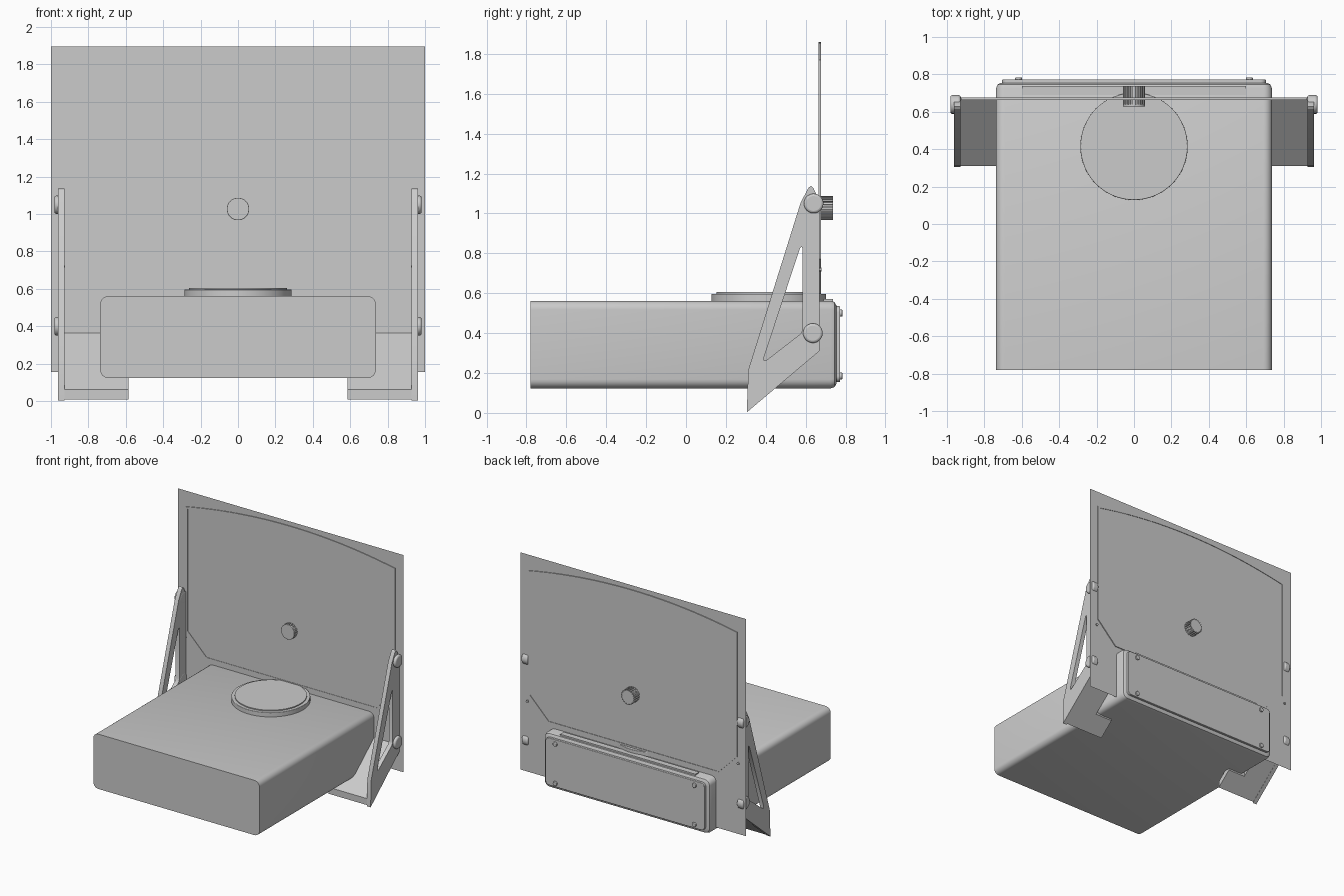
import bpy, bmesh, math
from mathutils import Vector

if "Cube" in bpy.data.objects:
    bpy.data.objects.remove(bpy.data.objects["Cube"], do_unlink=True)

grey = bpy.data.materials.new("plain grey")
grey.use_nodes = True
colour = (0.6, 0.6, 0.6, 1)
grey.diffuse_color = colour
grey.node_tree.nodes["Principled BSDF"].inputs["Base Color"].default_value = colour

# Maps a 2D profile point and a depth to space, for each extrusion axis
PLACE = {
    "X": lambda u, v, d: (d, u, v),
    "Y": lambda u, v, d: (u, d, v),
    "Z": lambda u, v, d: (u, v, d),
}


def finish(name, bm, mirror=False, bevel=0):
    bmesh.ops.recalc_face_normals(bm, faces=bm.faces[:])
    mesh = bpy.data.meshes.new(name)
    bm.to_mesh(mesh)
    bm.free()
    mesh.materials.append(grey)
    ob = bpy.data.objects.new(name, mesh)
    bpy.context.collection.objects.link(ob)
    if bevel:
        mod = ob.modifiers.new("rounded edges", "BEVEL")
        mod.width, mod.segments = bevel, 3
        mod.limit_method, mod.angle_limit = "ANGLE", math.radians(40)
    if mirror:
        ob.modifiers.new("mirror", "MIRROR")
    bpy.ops.object.select_all(action="DESELECT")
    ob.select_set(True)
    bpy.context.view_layer.objects.active = ob
    bpy.ops.object.shade_smooth_by_angle(angle=math.radians(30))
    return ob


def prism(name, loops, axis, start, end, **options):
    """Extrude an outline, with optional holes, along an axis."""
    bm = bmesh.new()
    edges = []
    for loop in loops:
        vs = [bm.verts.new(PLACE[axis](u, v, start)) for u, v in loop]
        edges += [bm.edges.new((a, b)) for a, b in zip(vs, vs[1:] + vs[:1])]
    bmesh.ops.triangle_fill(bm, edges=edges, use_beauty=True)
    bmesh.ops.dissolve_limit(bm, angle_limit=0.01, verts=bm.verts[:], edges=bm.edges[:])
    out = bmesh.ops.extrude_face_region(bm, geom=bm.faces[:])["geom"]
    move = Vector(PLACE[axis](0, 0, end - start))
    bmesh.ops.translate(bm, vec=move, verts=[g for g in out if isinstance(g, bmesh.types.BMVert)])
    return finish(name, bm, **options)


def circle(u, v, r, n=48):
    return [(u + r * math.cos(math.tau * i / n), v + r * math.sin(math.tau * i / n)) for i in range(n)]


def rounded(x, z0, z1, r, n=6):
    """Rounded rectangle centred on x = 0."""
    pts = []
    corners = [(x - r, z1 - r), (r - x, z1 - r), (r - x, z0 + r), (x - r, z0 + r)]
    for k, (cx, cz) in enumerate(corners):
        for i in range(n + 1):
            a = math.pi / 2 * (k + i / n)
            pts.append((cx + r * math.cos(a), cz + r * math.sin(a)))
    return pts


# Main housing: rounded box, softened only at its back edge
bm = bmesh.new()
rings = []
for y, inset in [(-0.78, 0), (0.725, 0), (0.745, 0.007), (0.755, 0.025)]:
    ring = rounded(0.737 - inset, 0.123 + inset, 0.562 - inset, 0.045 - inset * 0.5)
    rings.append([bm.verts.new((x, y, z)) for x, z in ring])
for a, b in zip(rings, rings[1:]):
    for i in range(len(a)):
        j = (i + 1) % len(a)
        bm.faces.new((a[i], a[j], b[j], b[i]))
bm.faces.new(rings[0])
bm.faces.new(rings[-1])
finish("housing", bm)

# Back cover with four screws, and a raised strip on top
prism("back_cover", [rounded(0.705, 0.155, 0.535, 0.03)], "Y", 0.75, 0.773, bevel=0.004)
for label, z in (("upper", 0.5), ("lower", 0.185)):
    prism(label + "_cover_screws", [circle(0.617, z, 0.018, 16)], "Y", 0.765, 0.784, mirror=True, bevel=0.004)
prism("top_strip", [[(-0.6, 0.69), (0.6, 0.69), (0.6, 0.737), (-0.6, 0.737)]], "Z", 0.55, 0.57)

# Turntable disc
prism("turntable_base", [circle(0, 0.415, 0.287, 64)], "Z", 0.555, 0.597, bevel=0.004)
prism("turntable_top", [circle(0, 0.415, 0.262, 64)], "Z", 0.59, 0.605)

# Thin backing sheet
bm = bmesh.new()
bm.faces.new([bm.verts.new((x, 0.67, z)) for x, z in
              ((-1, 0.155), (1, 0.155), (1, 1.895), (-1, 1.895))])
finish("backing_sheet", bm)


def panel_outline(inset):
    """Board outline with clipped lower corners and an arched top."""
    s = 0.925 - inset
    top = [(s * (1 - i / 12), 1.77 - inset + 0.09 * (1 - (1 - i / 12) ** 2)) for i in range(25)]
    k = inset * 0.41
    return [(k - 0.75, 0.597 + inset), (0.75 - k, 0.597 + inset), (s, 0.772 + k)] + top + [(-s, 0.772 + k)]


# Board and its raised rim
prism("board", [panel_outline(0.008)], "Y", 0.667, 0.673)
prism("board_rim", [panel_outline(0), panel_outline(0.014)], "Y", 0.664, 0.677)

# Fluted knob through the board
flutes = []
for i in range(20):
    for step, r in ((0, 0.06), (0.5, 0.06), (0.55, 0.052), (0.95, 0.052)):
        a = math.tau * (i + step) / 20
        flutes.append((r * math.cos(a), 1.027 + r * math.sin(a)))
prism("knob", [flutes], "Y", 0.637, 0.738)
prism("knob_flange", [circle(0, 1.027, 0.06)], "Y", 0.628, 0.64, bevel=0.003)

# Side brackets with a triangular opening
outer = [(0.305, 0.003), (0.312, 0.215), (0.575, 1.055), (0.615, 1.13), (0.628, 1.138),
         (0.64, 1.125), (0.669, 1.06), (0.669, 0.31)]
hole = [(0.39, 0.275), (0.392, 0.262), (0.405, 0.265), (0.575, 0.397), (0.585, 0.42),
        (0.585, 0.825), (0.579, 0.833), (0.571, 0.825)]
prism("side_brackets", [outer, hole], "X", 0.928, 0.962, mirror=True)

# Pivot bosses on the brackets
for label, y, z in (("upper", 0.64, 1.05), ("lower", 0.636, 0.4)):
    prism(label + "_bosses", [circle(y, z, 0.049)], "X", 0.927, 0.982, mirror=True, bevel=0.012)
prism("bracket_pins", [circle(0.935, 0.72, 0.01, 12)], "Y", 0.66, 0.68, mirror=True)

# Sloping feet, notched around the housing
bm = bmesh.new()
slope = 0.84
shape = [(0.93, 0.31), (0.585, 0.31), (0.585, 0.43), (0.738, 0.43), (0.738, 0.669), (0.93, 0.669)]
low = [bm.verts.new((x, y, 0.01 + slope * (y - 0.31))) for x, y in shape]
high = [bm.verts.new((x, y, 0.062 + slope * (y - 0.31))) for x, y in shape]
bm.faces.new(low)
bm.faces.new(high)
for i in range(len(low)):
    j = (i + 1) % len(low)
    bm.faces.new((low[i], low[j], high[j], high[i]))
finish("feet", bm, mirror=True)
